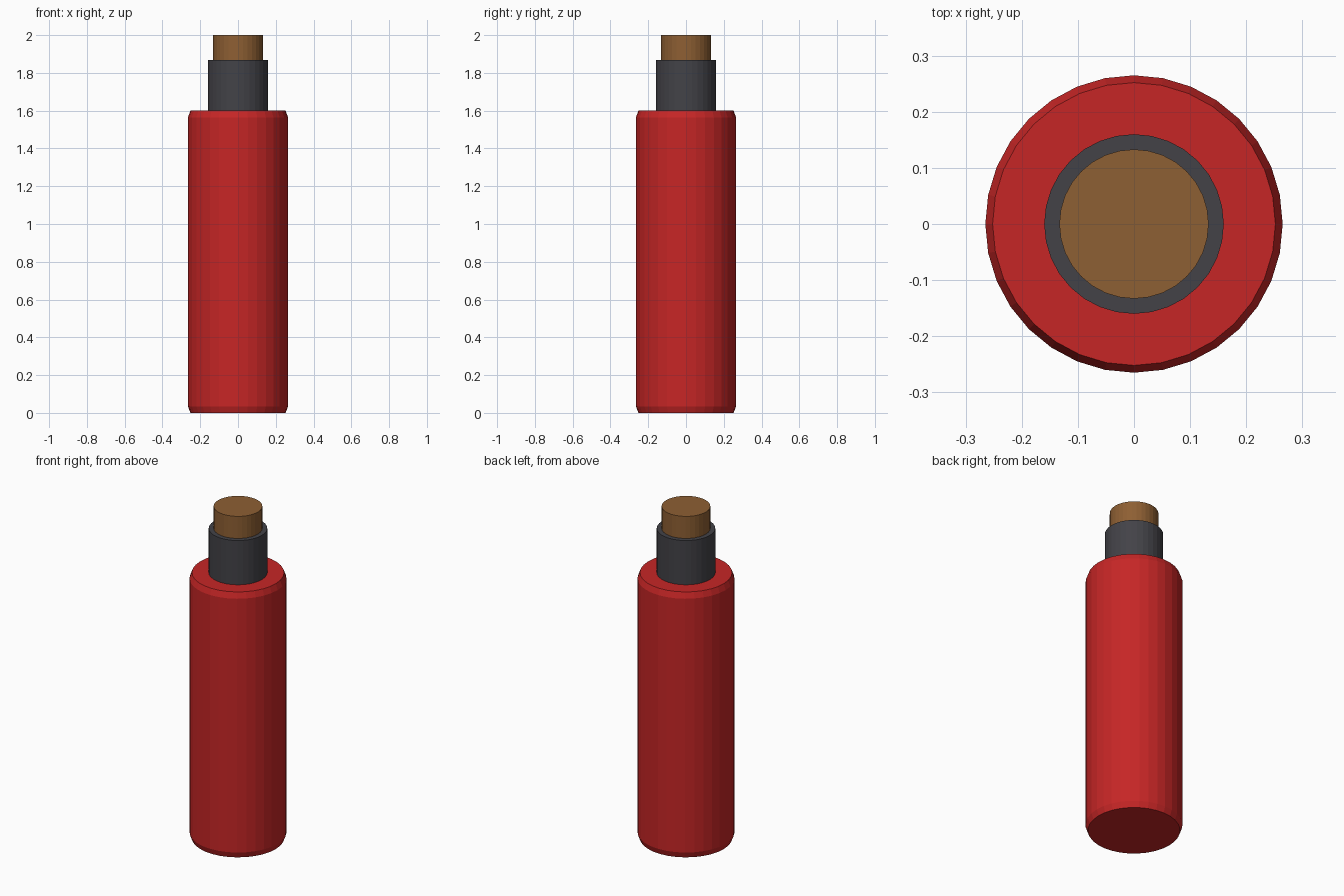
import bpy
import bmesh
from math import cos, sin, tau

SIDES = 32

cube = bpy.data.objects.get("Cube")
if cube:
    bpy.data.objects.remove(cube, do_unlink=True)


def make_material(name, rgb):
    mat = bpy.data.materials.new(name)
    mat.use_nodes = True
    mat.diffuse_color = (*rgb, 1)
    mat.node_tree.nodes["Principled BSDF"].inputs["Base Color"].default_value = (*rgb, 1)
    return mat


def turned_part(name, profile, mat):
    """Closed faceted solid turned from (radius, height) points, bottom to top."""
    bm = bmesh.new()
    rings = [[bm.verts.new((r * cos(tau * i / SIDES), r * sin(tau * i / SIDES), z))
              for i in range(SIDES)] for r, z in profile]
    for low, high in zip(rings, rings[1:]):
        for i in range(SIDES):
            j = (i + 1) % SIDES
            bm.faces.new((low[i], low[j], high[j], high[i]))
    bm.faces.new(rings[0][::-1])
    bm.faces.new(rings[-1])
    mesh = bpy.data.meshes.new(name)
    bm.to_mesh(mesh)
    bm.free()
    mesh.materials.append(mat)
    obj = bpy.data.objects.new(name, mesh)
    bpy.context.collection.objects.link(obj)
    return obj


red = make_material("red", (0.565, 0.019, 0.019))
charcoal = make_material("charcoal", (0.056, 0.055, 0.064))
brown = make_material("brown", (0.27, 0.115, 0.033))

# Main cylinder with a narrow chamfer at both ends
turned_part("body", [(0.252, 0), (0.265, 0.035), (0.265, 1.565), (0.252, 1.6)], red)
# Dark collar
turned_part("neck", [(0.16, 1.6), (0.16, 1.867)], charcoal)
# Stopper plug
turned_part("stopper", [(0.133, 1.867), (0.133, 2.0)], brown)
